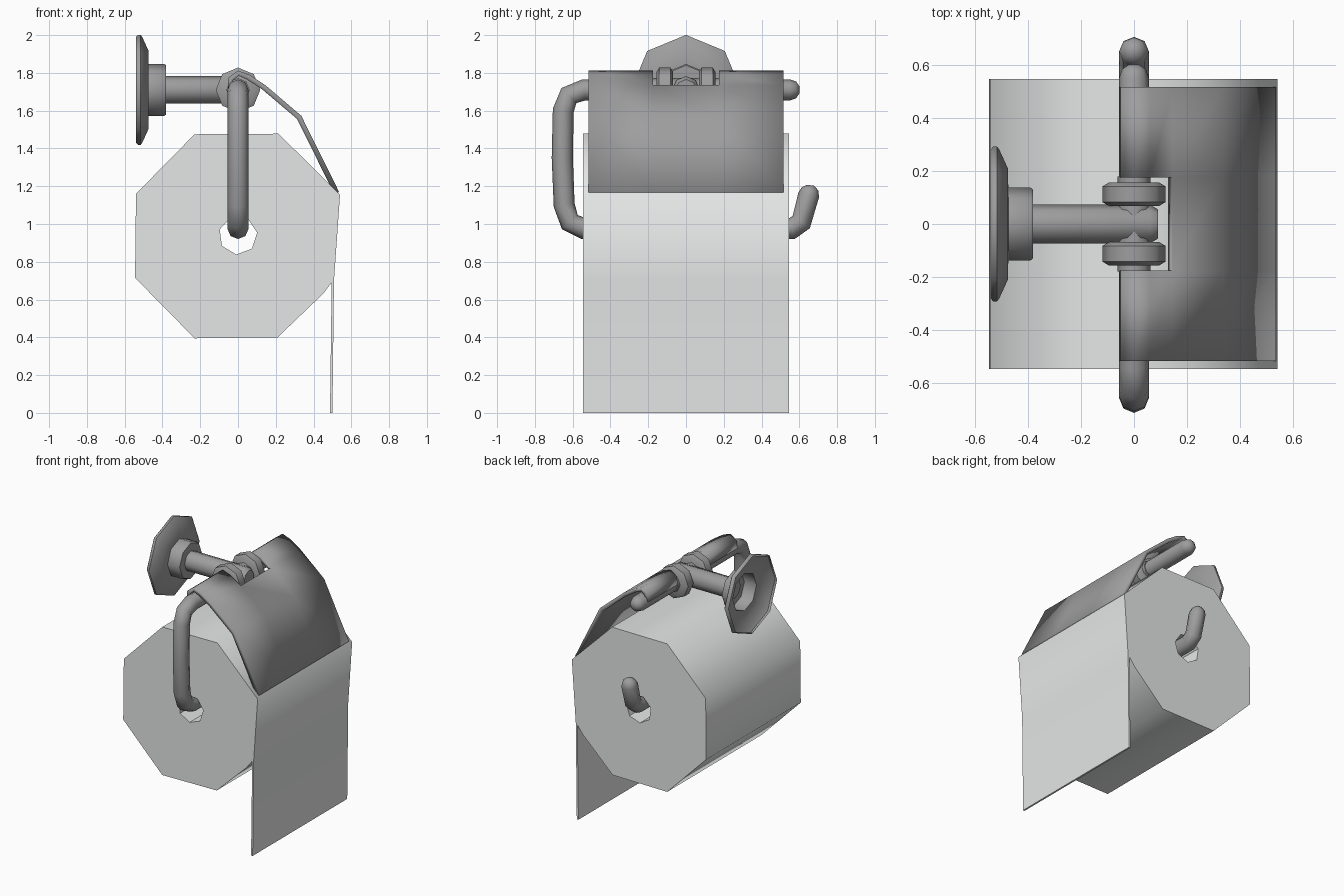
import bpy, bmesh, math
from mathutils import Vector

if "Cube" in bpy.data.objects:
    bpy.data.objects.remove(bpy.data.objects["Cube"])


def material(name, rgb):
    m = bpy.data.materials.new(name)
    m.diffuse_color = (*rgb, 1)
    m.use_nodes = True
    m.node_tree.nodes["Principled BSDF"].inputs["Base Color"].default_value = m.diffuse_color
    return m


METAL = material("grey_metal", (0.34, 0.34, 0.34))
PAPER = material("white_paper", (0.78, 0.80, 0.79))
AXIS_Z = 1.71      # height of the wall arm and the upper rod
ROLL_Z = 0.94      # height of the roll centre


def finish(name, bm, mat, angle=50):
    bmesh.ops.recalc_face_normals(bm, faces=bm.faces[:])
    me = bpy.data.meshes.new(name)
    bm.to_mesh(me)
    bm.free()
    me.materials.append(mat)
    ob = bpy.data.objects.new(name, me)
    bpy.context.collection.objects.link(ob)
    bpy.ops.object.select_all(action='DESELECT')
    ob.select_set(True)
    bpy.context.view_layer.objects.active = ob
    bpy.ops.object.shade_smooth_by_angle(angle=math.radians(angle))
    return ob


def loft(name, rings, mat, cap_start=True, cap_end=True):
    """Skin a list of closed rings of equal size."""
    bm = bmesh.new()
    vs = [[bm.verts.new(p) for p in ring] for ring in rings]
    n = len(vs[0])
    for a, b in zip(vs, vs[1:]):
        for i in range(n):
            j = (i + 1) % n
            bm.faces.new((a[i], a[j], b[j], b[i]))
    if cap_start:
        bm.faces.new(vs[0])
    if cap_end:
        bm.faces.new(vs[-1])
    return finish(name, bm, mat)


def lathe(name, profile, axis, mat, n=8, **caps):
    """Turn (position, radius) pairs about the x or y axis at AXIS_Z."""
    rings = []
    for p, r in profile:
        ring = []
        for i in range(n):
            a = math.tau * i / n
            s, c = r * math.sin(a), AXIS_Z + r * math.cos(a)
            ring.append((p, s, c) if axis == 'x' else (s, p, c))
        rings.append(ring)
    return loft(name, rings, mat, **caps)


def tube(name, path, radius, mat, n=8):
    """Round rod along (y, z, radius factor) points in the plane x = 0."""
    pts = [Vector((0, y, z)) for y, z, _ in path]
    rings = []
    for i, p in enumerate(pts):
        t = Vector()
        if i:
            t += (p - pts[i - 1]).normalized()
        if i < len(pts) - 1:
            t += (pts[i + 1] - p).normalized()
        side = Vector((1, 0, 0))
        up = side.cross(t.normalized())
        r = radius * path[i][2]
        rings.append([p + r * (math.cos(math.tau * k / n) * side + math.sin(math.tau * k / n) * up)
                      for k in range(n)])
    return loft(name, rings, mat)


# wall plate: stepped octagon, hollow at the back
lathe("wall_plate", [(-0.54, 0.28), (-0.53, 0.291), (-0.515, 0.291), (-0.507, 0.28),
                     (-0.475, 0.21), (-0.473, 0.137), (-0.39, 0.137), (-0.38, 0.13),
                     (-0.38, 0.07)], 'x', METAL, cap_start=False, cap_end=False)

# arm from the plate to the hinge
lathe("wall_arm", [(-0.39, 0.073), (0.06, 0.073), (0.09, 0.055)], 'x', METAL)

# hinge sleeve and its two knuckles
lathe("hinge_sleeve", [(-0.178, 0.062), (0.178, 0.062)], 'y', METAL)
for label, y in (("front", -0.112), ("back", 0.112)):
    lathe(f"hinge_knuckle_{label}", [(y - 0.044, 0.095), (y - 0.03, 0.118),
                                     (y + 0.03, 0.118), (y + 0.044, 0.095)], 'y', METAL)

# bent rod: upper bar, front bend, lower bar and upturned tip
tube("bent_rod", [(0.6, AXIS_Z, 0.35), (0.583, AXIS_Z, 0.8), (0.55, AXIS_Z, 1),
                  (-0.54, AXIS_Z, 1), (-0.62, 1.68, 1), (-0.65, 1.60, 1), (-0.655, 1.35, 1),
                  (-0.645, 1.10, 1), (-0.615, 1.01, 1), (-0.54, 0.975, 1),
                  (0.56, 0.975, 1), (0.61, 1.01, 1), (0.65, 1.155, 1),
                  (0.657, 1.185, 0.8), (0.66, 1.205, 0.35)], 0.056, METAL)

# curved cover with a notch around the hinge
profile = [(-0.054, 1.72), (-0.05, 1.775), (0, 1.812), (0.06, 1.79), (0.145, 1.735),
           (0.335, 1.573), (0.535, 1.17)]
columns = (-0.515, -0.175, 0.175, 0.515)
bm = bmesh.new()
grid = [[bm.verts.new((x, y, z)) for y in columns] for x, z in profile]
for i in range(len(profile) - 1):
    for j in range(3):
        if j == 1 and i < 4:
            continue
        bm.faces.new((grid[i][j], grid[i + 1][j], grid[i + 1][j + 1], grid[i][j + 1]))
bmesh.ops.delete(bm, geom=[v for v in bm.verts if not v.link_faces], context='VERTS')
cover = finish("cover_flap", bm, METAL)
solid = cover.modifiers.new("thickness", 'SOLIDIFY')
solid.thickness = 0.028
solid.offset = -1

# paper roll with its hanging sheet as one outline, and a seven sided core hole
outline = [(-0.23, 1.475), (0.215, 1.478), (0.54, 1.155), (0.508, 0.70), (0.50, 0),
           (0.487, 0), (0.496, 0.69), (0.45, 0.63), (0.21, 0.40), (-0.23, 0.395),
           (-0.545, 0.715), (-0.54, 1.16)]
hole = [(0.102 * math.sin(math.tau * (i + 0.6) / 7),
         ROLL_Z + 0.102 * math.cos(math.tau * (i + 0.6) / 7)) for i in range(7)]
bm = bmesh.new()
edges = []
for loop in (outline, hole):
    vs = [bm.verts.new((x, -0.545, z)) for x, z in loop]
    edges += [bm.edges.new((vs[i - 1], vs[i])) for i in range(len(vs))]
bmesh.ops.triangle_fill(bm, use_beauty=True, use_dissolve=False, edges=edges)
ext = bmesh.ops.extrude_face_region(bm, geom=bm.faces[:], use_keep_orig=True)
bmesh.ops.translate(bm, vec=(0, 1.09, 0),
                    verts=[g for g in ext["geom"] if isinstance(g, bmesh.types.BMVert)])
finish("paper_roll", bm, PAPER)
